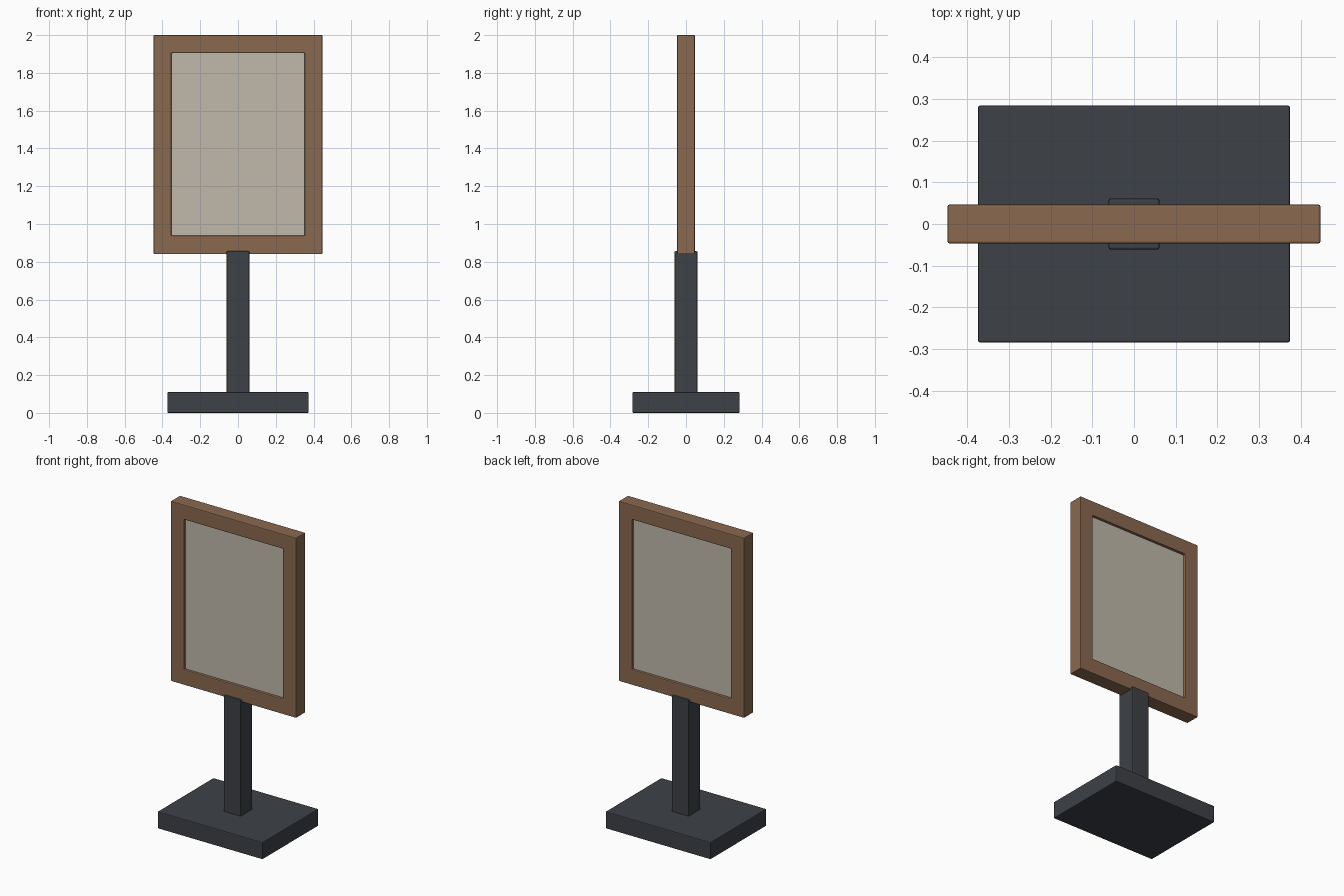
import bpy
import bmesh

if "Cube" in bpy.data.objects:
    bpy.data.objects.remove(bpy.data.objects["Cube"])


def material(name, color):
    m = bpy.data.materials.new(name)
    m.diffuse_color = (*color, 1.0)
    m.use_nodes = True
    m.node_tree.nodes["Principled BSDF"].inputs["Base Color"].default_value = m.diffuse_color
    return m


def add_object(name, bm, mat, bevel):
    bmesh.ops.recalc_face_normals(bm, faces=bm.faces)
    mesh = bpy.data.meshes.new(name)
    bm.to_mesh(mesh)
    bm.free()
    mesh.materials.append(mat)
    obj = bpy.data.objects.new(name, mesh)
    bpy.context.collection.objects.link(obj)
    if bevel:
        mod = obj.modifiers.new("soft_edges", 'BEVEL')
        mod.width = bevel
        mod.segments = 2
    return obj


def box(name, hx, hy, z0, z1, mat, bevel=0.005):
    bm = bmesh.new()
    bmesh.ops.create_cube(bm, size=1)
    for v in bm.verts:
        v.co = (v.co.x * 2 * hx, v.co.y * 2 * hy, z0 + (v.co.z + 0.5) * (z1 - z0))
    return add_object(name, bm, mat, bevel)


def ring(name, outer, inner, hy, mat, bevel=0.005):
    """Rectangular frame: outer and inner are (half width, bottom, top)."""
    bm = bmesh.new()
    profile = [(outer, -hy), (outer, hy), (inner, hy), (inner, -hy)]
    loops = []
    for side, end in ((-1, 1), (1, 1), (1, 2), (-1, 2)):
        loops.append([bm.verts.new((side * r[0], y, r[end])) for r, y in profile])
    for i in range(4):
        a, b = loops[i], loops[(i + 1) % 4]
        for j in range(4):
            k = (j + 1) % 4
            bm.faces.new((a[j], b[j], b[k], a[k]))
    return add_object(name, bm, mat, bevel)


dark_metal = material("dark_metal", (0.047, 0.053, 0.063))
wood = material("brown_wood", (0.254, 0.141, 0.078))
cream = material("cream_panel", (0.533, 0.491, 0.407))

# Stand
box("base", 0.374, 0.284, 0.0, 0.11, dark_metal)
box("post", 0.061, 0.061, 0.10, 0.856, dark_metal)

# Sign board: open frame with a panel recessed on both sides
ring("sign_frame", (0.447, 0.84, 2.0), (0.352, 0.938, 1.905), 0.047, wood)
box("sign_panel", 0.356, 0.03, 0.934, 1.909, cream, bevel=0)
